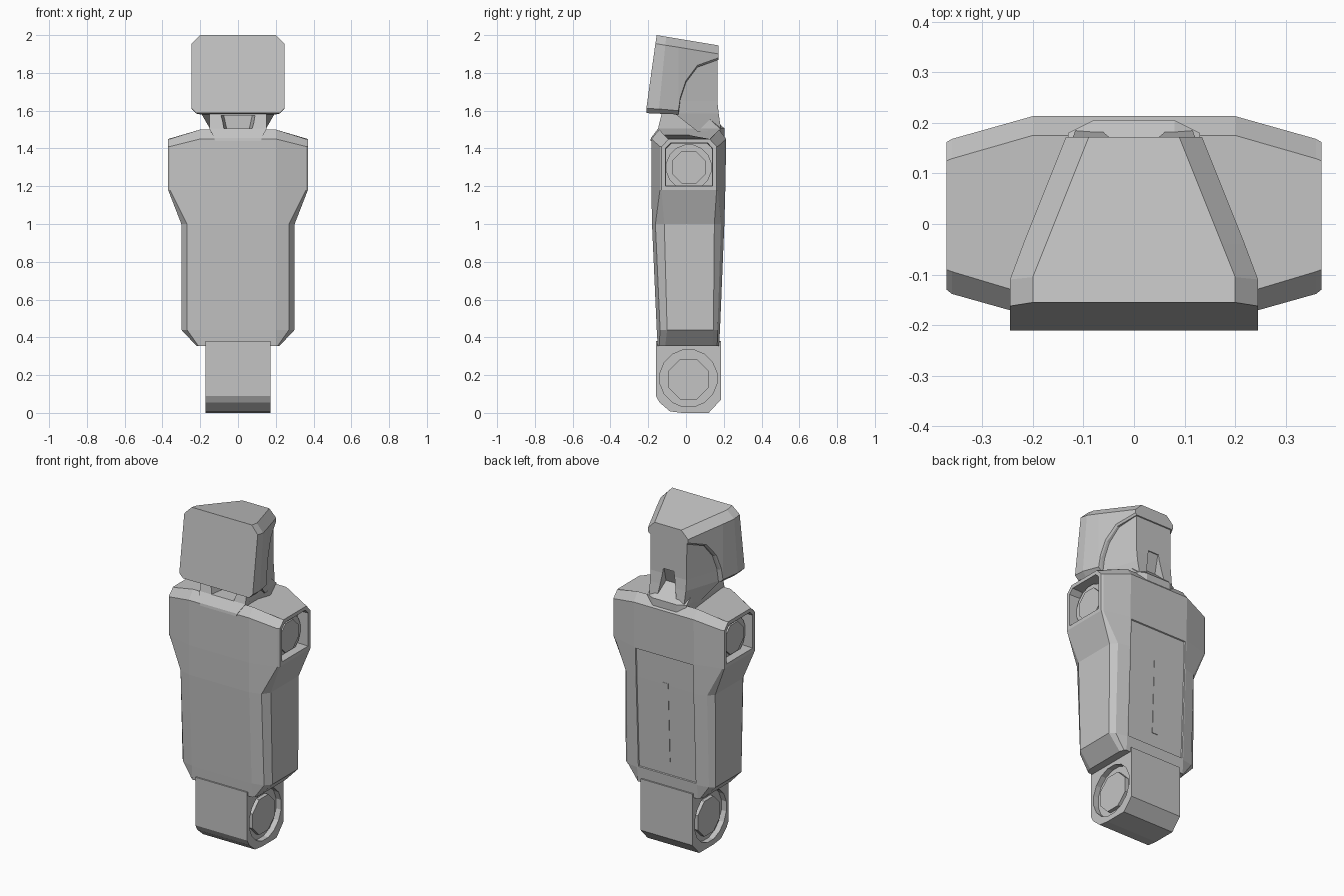
import bpy, bmesh, math

cube = bpy.data.objects.get("Cube")
if cube:
    bpy.data.objects.remove(cube, do_unlink=True)

grey = bpy.data.materials.new("plain_grey")
grey.use_nodes = True
grey.diffuse_color = (0.55, 0.55, 0.55, 1)
grey.node_tree.nodes["Principled BSDF"].inputs["Base Color"].default_value = (0.55, 0.55, 0.55, 1)


def finish(name, bm):
    bmesh.ops.recalc_face_normals(bm, faces=bm.faces[:])
    me = bpy.data.meshes.new(name)
    bm.to_mesh(me)
    bm.free()
    me.materials.append(grey)
    ob = bpy.data.objects.new(name, me)
    bpy.context.collection.objects.link(ob)
    return ob


def loft(sections):
    """Skin a list of closed rings and cap both ends."""
    bm = bmesh.new()
    rings = [[bm.verts.new(p) for p in s] for s in sections]
    n = len(rings[0])
    for a, b in zip(rings, rings[1:]):
        for i in range(n):
            j = (i + 1) % n
            bm.faces.new((a[i], a[j], b[j], b[i]))
    bm.faces.new(rings[0])
    bm.faces.new(rings[-1])
    bmesh.ops.recalc_face_normals(bm, faces=bm.faces[:])
    return bm


def mirrored(half):
    """Complete a ring from its +x half."""
    return half + [(-x, y, z) for x, y, z in reversed(half)]


def disc(name, x0, x1, y, z, r, sides):
    """Prism along x."""
    ring = [2 * math.pi * (i + 0.5) / sides for i in range(sides)]
    return finish(name, loft([[(x, y + r * math.cos(a), z + r * math.sin(a)) for a in ring]
                              for x in (x0, x1)]))


def cut(ob, cutter):
    """Subtract the cutter, then discard it."""
    m = ob.modifiers.new("cut", "BOOLEAN")
    m.operation = "DIFFERENCE"
    m.solver = "EXACT"
    m.object = cutter
    bpy.context.view_layer.objects.active = ob
    bpy.ops.object.modifier_apply(modifier=m.name)
    bpy.data.objects.remove(cutter, do_unlink=True)


def recess(bm, faces, border, move):
    """Inset a region, then sink it."""
    bmesh.ops.inset_region(bm, faces=faces, thickness=border, use_even_offset=True)
    bmesh.ops.inset_region(bm, faces=faces, thickness=0.003, use_even_offset=True)
    for v in {v for f in faces for v in f.verts}:
        v.co += move


# Torso: z, outer drop, mid x, outer x, front y (inner, mid, outer), back y (outer, mid, inner)
rows = [
    (0.355, 0, 0.21, 0.22, -0.150, -0.142, -0.11, 0.14, 0.165, 0.175),
    (0.44, 0, 0.27, 0.30, -0.155, -0.137, -0.10, 0.145, 0.167, 0.180),
    (1.00, 0, 0.27, 0.30, -0.180, -0.162, -0.115, 0.15, 0.185, 0.203),
    (1.18, 0, 0.36, 0.37, -0.183, -0.138, -0.130, 0.162, 0.168, 0.208),
    (1.45, 0.04, 0.36, 0.37, -0.183, -0.138, -0.130, 0.162, 0.168, 0.213),
    (1.50, 0.05, 0.36, 0.37, -0.142, -0.094, -0.090, 0.125, 0.129, 0.175),
]
bm = loft([mirrored([(0.20, f1, z), (xm, f2, z - d), (xo, f3, z - d),
                     (xo, b3, z - d), (xm, b2, z - d), (0.20, b1, z)])
           for z, d, xm, xo, f1, f2, f3, b3, b2, b1 in rows])
from mathutils import Vector
for s in (1, -1):  # shoulder sockets
    side = [f for f in bm.faces if f.normal.x * s > 0.95 and f.calc_center_median().z > 1.25]
    recess(bm, side, 0.022, Vector((-0.07 * s, 0, 0)))
back = [f for f in bm.faces if f.normal.y > 0.95
        and abs(f.calc_center_median().x) < 0.05 and 0.44 < f.calc_center_median().z < 1.18]
recess(bm, back, 0.008, Vector((0, -0.006, 0)))  # back panel
finish("torso", bm)

# Raised strip on the back panel
finish("back_strip", loft([mirrored([(0.02, y - 0.009, z), (0.02, y, z)])
                           for z, y in ((0.53, 0.181), (1.01, 0.199))]))

# Shoulder joints
for s, side in ((1, "left"), (-1, "right")):
    disc(side + "_shoulder_joint", s * 0.28, s * 0.322, 0.015, 1.30, 0.122, 16)
    disc(side + "_shoulder_cap", s * 0.31, s * 0.332, 0.015, 1.30, 0.095, 8)

# Hip block with a ring and hub on both ends
hip_side = [(-0.16, 0.38), (-0.16, 0.09), (-0.14, 0.055), (-0.085, 0.008), (-0.02, 0),
            (0.12, 0), (0.185, 0.07), (0.185, 0.38)]
hip = finish("hip", loft([[(x, y, z) for y, z in hip_side] for x in (-0.173, 0.173)]))
for s, side in ((1, "left"), (-1, "right")):
    cut(hip, disc("cutter", s * 0.14, s * 0.25, 0.013, 0.183, 0.153, 16))
    disc(side + "_hip_hub", s * 0.12, s * 0.163, 0.013, 0.178, 0.115, 8)

# Neck collar with an opening at the front
collar = finish("neck_collar", loft([
    mirrored([(w, f, z), (0.13, b - 0.025, z), (0.08, b, z)])
    for z, w, f, b in ((1.44, 0.12, -0.188, 0.2), (1.455, 0.125, -0.186, 0.205),
                       (1.505, 0.152, -0.148, 0.205), (1.60, 0.152, -0.125, 0.1))]))
cut(collar, finish("cutter", loft([
    [(-w, y, 1.575), (w, y, 1.575), (w * 0.8, y, 1.505), (-w * 0.8, y, 1.505)]
    for y, w in ((-0.25, 0.115), (-0.06, 0.075))])))

# Neck column behind the head, notched at the back
column = finish("neck_column", loft([
    mirrored([(wf, f, z), (wb, b, z)])
    for z, wf, f, wb, b in ((1.49, 0.14, 0.06, 0.115, 0.187), (1.585, 0.195, -0.06, 0.12, 0.173),
                            (1.65, 0.205, -0.09, 0.12, 0.166), (1.90, 0.205, -0.09, 0.122, 0.166))]))
cut(column, finish("cutter", loft([
    mirrored([(w, y, z), (w, 0.3, z)])
    for z, w, y in ((1.40, 0.07, 0.06), (1.50, 0.065, 0.08), (1.68, 0.035, 0.16))])))


# Head shell: y, lean, bottom z, lower corner cut
def head_ring(y, lean, low, corner):
    top = 2.0 - 0.055 * (y + 0.155) / 0.33
    w = min(0.245, 0.245 - 0.4 * (y + 0.105))
    c = 0.045
    half = [(w - c, top), (w, top - c), (w, low + corner), (w - corner, low)]
    return mirrored([(x, max(-0.21, y - lean * (top - z)), z) for x, z in half])


finish("head_shell", loft([head_ring(*r) for r in (
    (-0.155, 0.157, 1.587, 0.025), (-0.105, 0.10, 1.584, 0.025), (-0.04, 0, 1.58, 0.02),
    (-0.03, 0, 1.66, 0.01), (0.0, 0, 1.75, 0.01), (0.06, 0, 1.83, 0.01), (0.172, 0, 1.87, 0.01))]))
